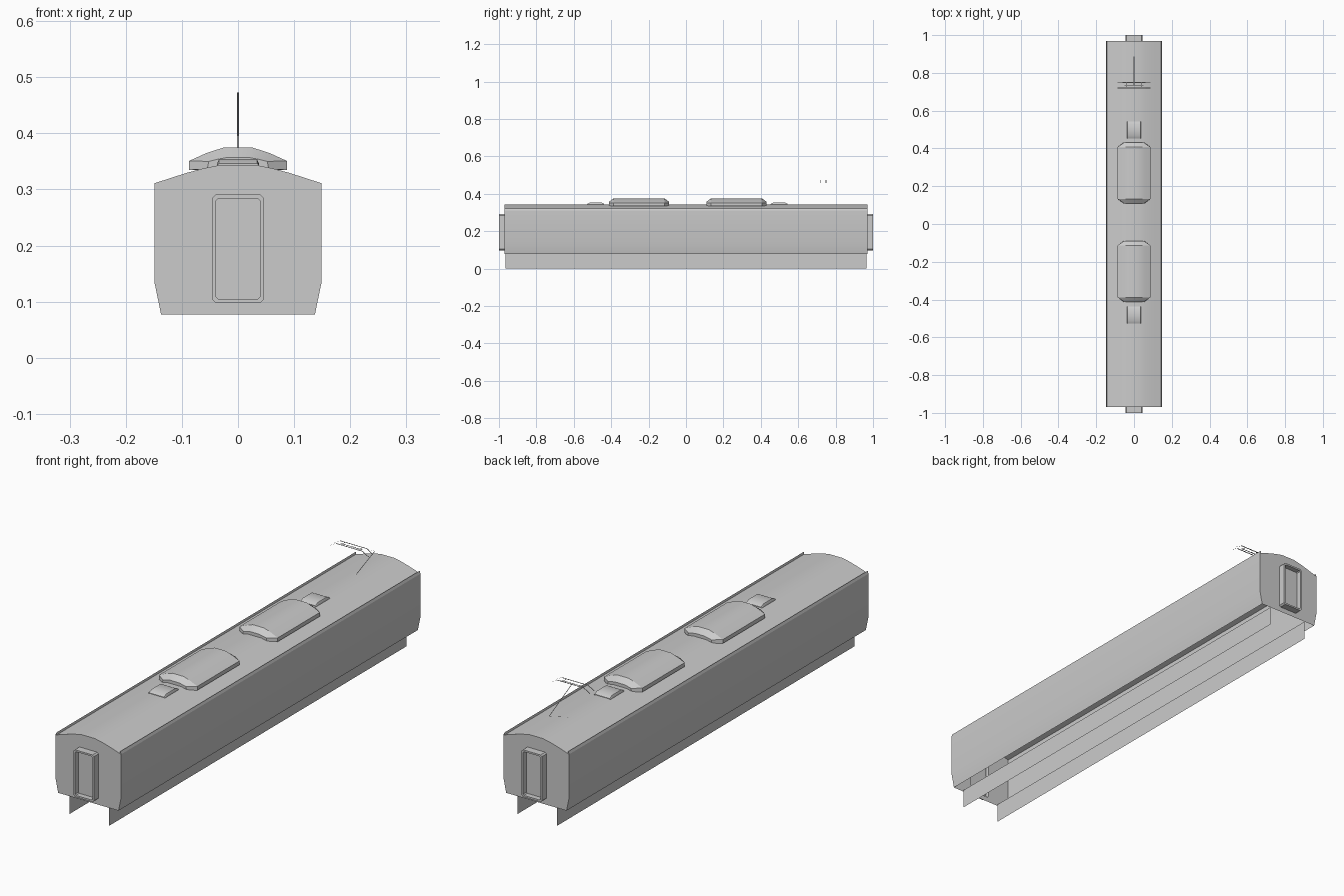
import bpy, bmesh, math
from mathutils import Vector

if "Cube" in bpy.data.objects:
    bpy.data.objects.remove(bpy.data.objects["Cube"])


def finish(name, bm, smooth=True, angle=30):
    bmesh.ops.recalc_face_normals(bm, faces=bm.faces[:])
    for f in bm.faces:
        f.smooth = smooth
    me = bpy.data.meshes.new(name)
    bm.to_mesh(me)
    bm.free()
    if smooth:
        me.set_sharp_from_angle(angle=math.radians(angle))
    ob = bpy.data.objects.new(name, me)
    bpy.context.collection.objects.link(ob)
    return ob


def loft(name, sections, closed=False, caps=False, angle=30):
    """Skin between sections, each a list of 3D points."""
    bm = bmesh.new()
    rows = [[bm.verts.new(p) for p in s] for s in sections]
    n = len(rows[0])
    for a, b in zip(rows, rows[1:]):
        for i in range(n if closed else n - 1):
            j = (i + 1) % n
            bm.faces.new((a[i], a[j], b[j], b[i]))
    if caps:
        bm.faces.new(rows[0])
        bm.faces.new(rows[-1])
    return finish(name, bm, angle=angle)


def mirrored(half):
    """Complete a right-hand profile to the left, from right to left."""
    return half + [(-x, z) for x, z in reversed(half)]


def at(profile, y):
    return [(x, y, z) for x, z in profile]


def ribbon(name, a, b, width):
    """Thin flat strip from a to b."""
    a, b, w = Vector(a), Vector(b), Vector(width) / 2
    return loft(name, [[a - w, a + w], [b - w, b + w]])


END = 0.97

# body shell, open underneath
body = mirrored([(0.137, 0.077), (0.149, 0.135), (0.149, 0.311),
                 (0.12, 0.3205), (0.09, 0.330), (0.06, 0.338), (0.03, 0.344)])
loft("body_shell", [at(body, -END), at(body, END)])

# end walls with doorway, gangway frames and doors
def doorway(w, z0, z1, c):
    return mirrored([(w - c, z0), (w, z0 + c), (w, z1 - c), (w - c, z1)])

outer = doorway(0.046, 0.098, 0.291, 0.006)
inner = doorway(0.039, 0.105, 0.284, 0.004)
for side, s in (("front", -1), ("rear", 1)):
    bm = bmesh.new()
    for prof in (body, outer):
        vs = [bm.verts.new(p) for p in at(prof, s * END)]
        for i, v in enumerate(vs):
            bm.edges.new((v, vs[(i + 1) % len(vs)]))
    bmesh.ops.triangle_fill(bm, edges=bm.edges[:], use_beauty=True)
    finish(side + "_end_wall", bm, smooth=False)
    loft(side + "_gangway_frame", [at(outer, s * END), at(outer, s), at(inner, s),
                                   at(inner, s * 0.978)], closed=True)
    bm = bmesh.new()
    bm.faces.new([bm.verts.new(p) for p in at(inner, s * 0.978)])
    finish(side + "_door", bm, smooth=False)

# rain gutters and underframe skirts
for side, s in (("left", -1), ("right", 1)):
    gutter = [(s * 0.149, 0.311), (s * 0.145, 0.322), (s * 0.143, 0.313)]
    loft(side + "_gutter", [at(gutter, -END), at(gutter, END)])
    skirt = [(s * 0.09, 0.0), (s * 0.09, 0.08)]
    loft(side + "_skirt", [at(skirt, -0.965), at(skirt, 0.965)])

# air conditioning units with tapered ends
unit_full = mirrored([(0.087, 0.335), (0.087, 0.351), (0.056, 0.365), (0.025, 0.375)])
unit_end = mirrored([(0.055, 0.336), (0.052, 0.350), (0.036, 0.354), (0.02, 0.357)])
for name, c in (("front", -0.251), ("rear", 0.27)):
    loft(name + "_roof_unit", [at(unit_end, c - 0.161), at(unit_full, c - 0.137),
                               at(unit_full, c + 0.137), at(unit_end, c + 0.161)],
         closed=True, caps=True)

# small roof vents
vent = mirrored([(0.037, 0.335), (0.037, 0.347), (0.034, 0.354)])
vent_end = mirrored([(0.037, 0.335), (0.037, 0.344), (0.034, 0.346)])
for name, c in (("front", -0.483), ("rear", 0.498)):
    loft(name + "_vent", [at(vent_end, c - 0.045), at(vent, c - 0.03),
                          at(vent, c + 0.03), at(vent_end, c + 0.045)],
         closed=True, caps=True)

# pantograph arms
ribbon("pantograph_lower_arm", (0, 0.764, 0.345), (0, 0.887, 0.396), (0.003, 0, 0))
ribbon("pantograph_upper_arm", (0, 0.887, 0.396), (0, 0.735, 0.473), (0.003, 0, 0))

# pantograph head: two contact strips with drooping horns and cross ties
for name, y in (("front", 0.72), ("rear", 0.748)):
    ribbon(name + "_contact_strip", (-0.06, y, 0.475), (0.06, y, 0.475), (0, 0.005, 0))
    for side, s in (("left", -1), ("right", 1)):
        ribbon(f"{name}_{side}_horn", (s * 0.06, y, 0.475), (s * 0.088, y, 0.459),
               (0, 0.004, 0))
ribbon("pantograph_head_bar", (-0.05, 0.735, 0.472), (0.05, 0.735, 0.472), (0, 0.004, 0))
for side, s in (("left", -1), ("right", 1)):
    ribbon(side + "_head_tie", (s * 0.04, 0.72, 0.473), (s * 0.04, 0.748, 0.473),
           (0.003, 0, 0))
